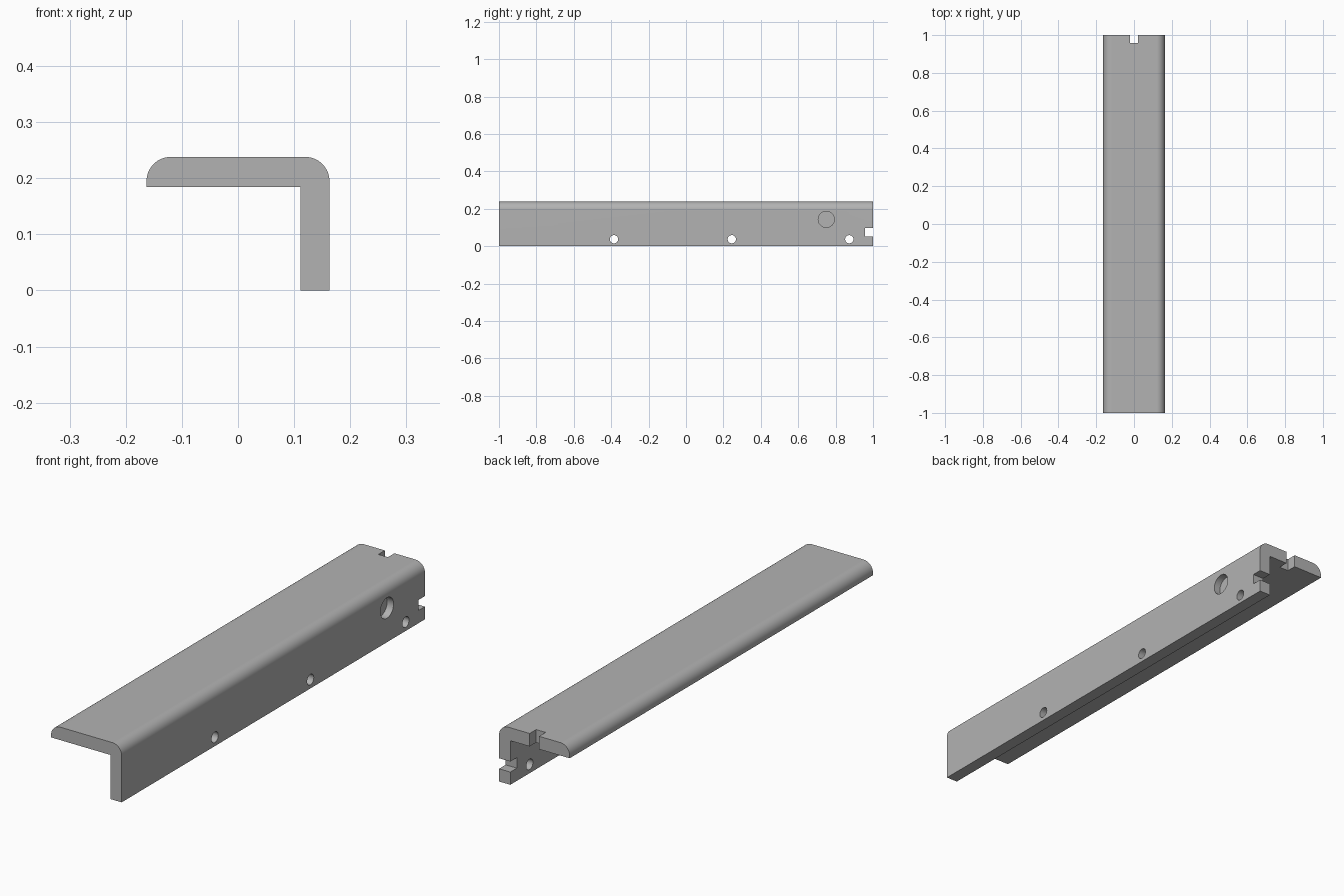
import bpy
import bmesh
from math import radians, sin, cos, pi
from mathutils import Matrix

cube = bpy.data.objects.get("Cube")
if cube:
    bpy.data.objects.remove(cube, do_unlink=True)

# Overall dimensions
HALF_W, HEIGHT, HALF_L = 0.163, 0.238, 1.0
SHELF_Z, LEG_X = 0.184, 0.111
RADIUS, STEPS = 0.043, 12

gray = bpy.data.materials.new("plain_gray")
gray.use_nodes = True
color = (0.45, 0.45, 0.45, 1)
gray.diffuse_color = color
gray.node_tree.nodes["Principled BSDF"].inputs["Base Color"].default_value = color


def make_object(name, bm):
    bmesh.ops.recalc_face_normals(bm, faces=bm.faces)
    mesh = bpy.data.meshes.new(name)
    bm.to_mesh(mesh)
    bm.free()
    mesh.materials.append(gray)
    obj = bpy.data.objects.new(name, mesh)
    bpy.context.collection.objects.link(obj)
    return obj


def arc(cx, cz, start):
    """Quarter turn, running clockwise from the start angle."""
    angles = [start - pi / 2 * i / STEPS for i in range(STEPS + 1)]
    return [(cx + RADIUS * cos(a), cz + RADIUS * sin(a)) for a in angles]


def box_cutter(name, low, high):
    bm = bmesh.new()
    bmesh.ops.create_cube(bm, size=1)
    for v in bm.verts:
        v.co = [h if c > 0 else l for c, l, h in zip(v.co, low, high)]
    return make_object(name, bm)


def drill_cutter(name, y, z, radius, x_from, x_to):
    bm = bmesh.new()
    place = Matrix.Translation(((x_from + x_to) / 2, y, z)) @ Matrix.Rotation(pi / 2, 4, "Y")
    bmesh.ops.create_cone(bm, cap_ends=True, segments=40, radius1=radius,
                          radius2=radius, depth=x_to - x_from, matrix=place)
    return make_object(name, bm)


# Angle bar: rounded L profile extruded along y
profile = [(LEG_X, 0), (LEG_X, SHELF_Z), (-HALF_W, SHELF_Z)]
profile += arc(-HALF_W + RADIUS, HEIGHT - RADIUS, pi)
profile += arc(HALF_W - RADIUS, HEIGHT - RADIUS, pi / 2)
profile += [(HALF_W, 0)]
bm = bmesh.new()
face = bm.faces.new([bm.verts.new((x, -HALF_L, z)) for x, z in profile])
end = bmesh.ops.extrude_face_region(bm, geom=[face])["geom"]
bmesh.ops.translate(bm, vec=(0, 2 * HALF_L, 0),
                    verts=[g for g in end if isinstance(g, bmesh.types.BMVert)])
bar = make_object("angle_bar", bm)

# Notches at the back end, screw holes through the leg, blind round recess
cutters = [
    box_cutter("shelf_notch", (-0.022, 0.957, 0.15), (0.022, 1.1, 0.3)),
    box_cutter("leg_notch", (0.08, 0.957, 0.053), (0.2, 1.1, 0.097)),
    drill_cutter("round_recess", 0.75, 0.143, 0.043, 0.133, 0.2),
]
cutters += [drill_cutter("screw_hole", y, 0.037, 0.022, 0.08, 0.2)
            for y in (-0.385, 0.245, 0.873)]

bpy.ops.object.select_all(action="DESELECT")
bar.select_set(True)
bpy.context.view_layer.objects.active = bar
for cutter in cutters:
    cutter.hide_render = True
    mod = bar.modifiers.new(cutter.name, "BOOLEAN")
    mod.operation = "DIFFERENCE"
    mod.solver = "EXACT"
    mod.object = cutter
    bpy.ops.object.modifier_apply(modifier=mod.name)
    bpy.data.objects.remove(cutter, do_unlink=True)

# Smooth rounded edges and bores, keep the rest crisp
bpy.ops.object.shade_smooth_by_angle(angle=radians(30))
weighted = bar.modifiers.new("flat_face_normals", "WEIGHTED_NORMAL")
weighted.keep_sharp = True
